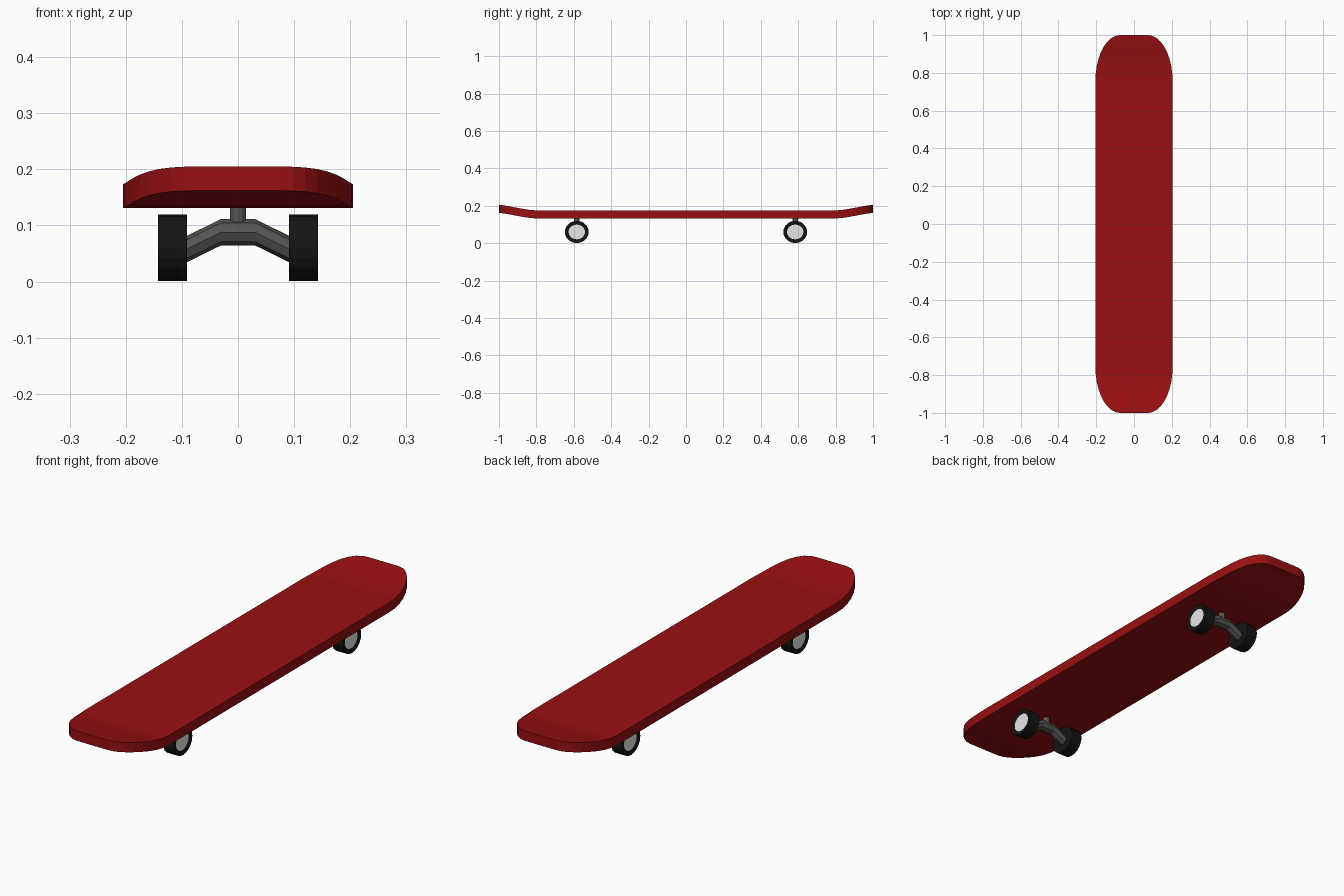
import bpy, bmesh, math
from mathutils import Matrix, Vector

if "Cube" in bpy.data.objects:
    bpy.data.objects.remove(bpy.data.objects["Cube"])


def material(name, rgb):
    m = bpy.data.materials.new(name)
    m.diffuse_color = (*rgb, 1)
    m.use_nodes = True
    m.node_tree.nodes["Principled BSDF"].inputs["Base Color"].default_value = m.diffuse_color
    return m


RED = material("deck red", (0.32, 0.005, 0.006))
BLACK = material("wheel black", (0.007, 0.007, 0.007))
GREY = material("truck grey", (0.09, 0.09, 0.09))
LIGHT = material("hub light grey", (0.8, 0.8, 0.78))


def finish(name, bm, mats):
    bmesh.ops.recalc_face_normals(bm, faces=bm.faces[:])
    me = bpy.data.meshes.new(name)
    bm.to_mesh(me)
    bm.free()
    for m in mats:
        me.materials.append(m)
    ob = bpy.data.objects.new(name, me)
    bpy.context.collection.objects.link(ob)
    return ob


def loft(bm, rings):
    """Skin matching rings of points and cap both ends."""
    vs = [[bm.verts.new(p) for p in r] for r in rings]
    n = len(vs[0])
    for a, b in zip(vs, vs[1:]):
        for i in range(n):
            j = (i + 1) % n
            bm.faces.new((a[i], a[j], b[j], b[i]))
    bm.faces.new(vs[0])
    bm.faces.new(vs[-1])


# Deck: cross-sections along y, elliptical corners, kicked-up ends
def rise(y):
    t = max(0.0, (abs(y) - 0.78) / 0.26)
    return 0.033 * t * t * (3 - 2 * t)


STEPS = 9
corner = []
for k in range(STEPS + 1):
    a = math.pi / 2 * k / STEPS
    corner.append((0.75 + 0.25 * math.sin(a), 0.075 + 0.13 * math.cos(a)))
sections = [(-y, w) for y, w in reversed(corner)] + corner
bm = bmesh.new()
loft(bm, [[(-w, y, 0.131 + rise(y)), (w, y, 0.131 + rise(y)),
           (w, y, 0.174 + rise(y)), (-w, y, 0.174 + rise(y))] for y, w in sections])
finish("deck", bm, [RED])


# Wheel: cylinder along x with a light, slightly recessed hub outside
def wheel(name, side, y):
    bm = bmesh.new()
    bmesh.ops.create_cone(bm, cap_ends=True, segments=20, radius1=1, radius2=1, depth=0.052,
                          matrix=Matrix.Rotation(math.pi / 2, 4, 'Y'))
    bm.normal_update()
    cap = max(bm.faces, key=lambda f: f.calc_center_median().x * side)
    for v in bm.verts:
        v.co = Vector((v.co.x, v.co.y * 0.064, v.co.z * 0.0595))
    bmesh.ops.inset_region(bm, faces=[cap], thickness=0.02)
    for v in cap.verts:
        v.co.x -= side * 0.004
    cap.material_index = 1
    bmesh.ops.translate(bm, verts=bm.verts[:], vec=(side * 0.117, y, 0.06))
    finish(name, bm, [BLACK, LIGHT])


# Trucks: arched eight-sided hanger, post up to the deck, two wheels
for label, y in (("front", -0.584), ("rear", 0.584)):
    bm = bmesh.new()
    path = [(-0.095, 0.056), (-0.031, 0.0875), (0.031, 0.0875), (0.095, 0.056)]
    loft(bm, [[(x, y + 0.025 * math.cos(k * math.pi / 4), z + 0.0235 * math.sin(k * math.pi / 4))
               for k in range(8)] for x, z in path])
    finish(label + "_truck_hanger", bm, [GREY])

    bm = bmesh.new()
    bmesh.ops.create_cone(bm, cap_ends=True, segments=12, radius1=0.014, radius2=0.014,
                          depth=0.045, matrix=Matrix.Translation((0, y, 0.1175)))
    finish(label + "_truck_post", bm, [GREY])

    for side_name, s in (("left", -1), ("right", 1)):
        wheel(f"{label}_{side_name}_wheel", s, y)
